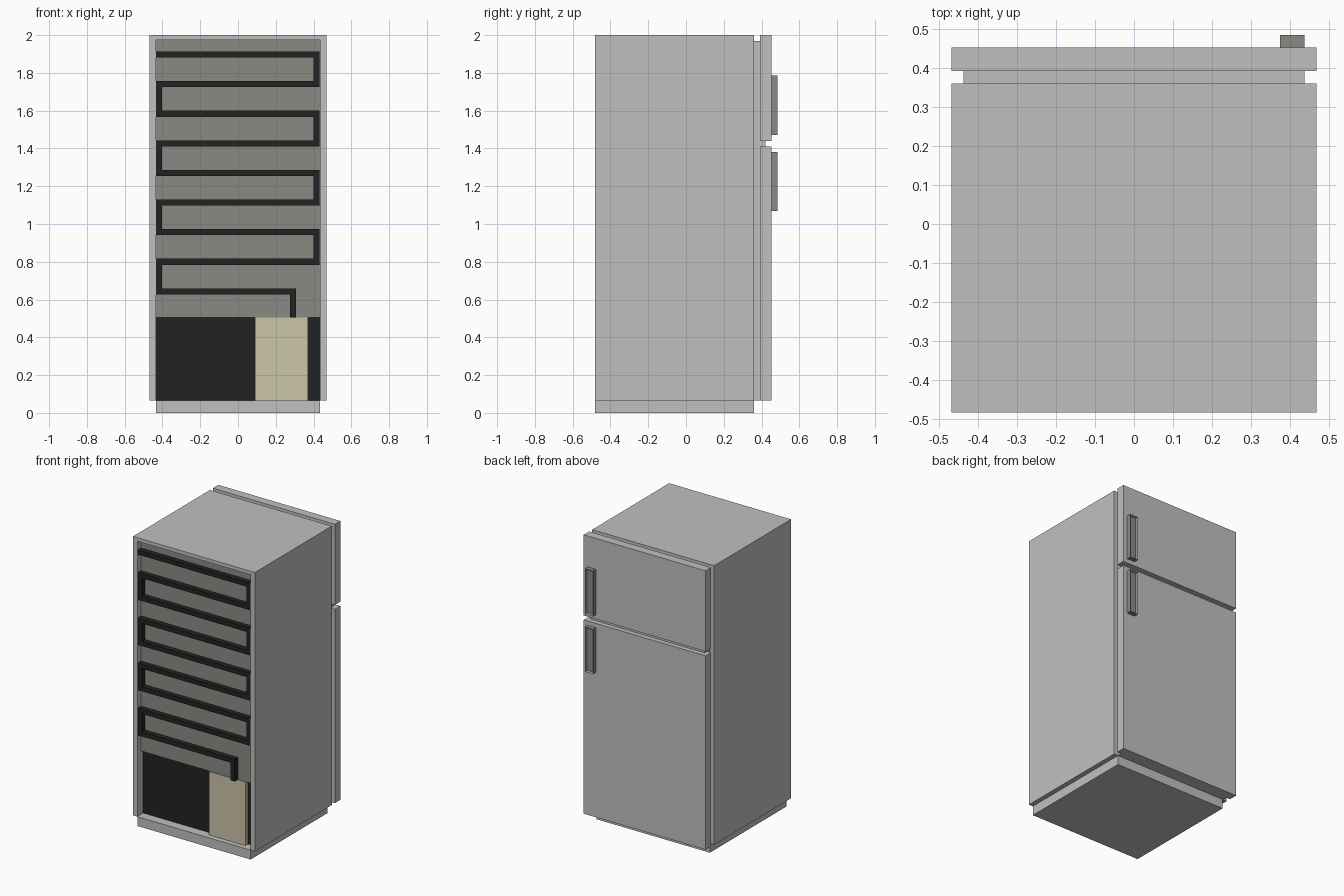
import bpy, bmesh

if "Cube" in bpy.data.objects:
    bpy.data.objects.remove(bpy.data.objects["Cube"])


def material(name, rgb):
    m = bpy.data.materials.new(name)
    m.diffuse_color = (*rgb, 1)
    m.use_nodes = True
    m.node_tree.nodes["Principled BSDF"].inputs["Base Color"].default_value = m.diffuse_color
    return m


SILVER = material("light grey", (0.53, 0.53, 0.53))
GREY = material("warm grey", (0.255, 0.255, 0.23))
BLACK = material("black", (0.016, 0.016, 0.016))
CREAM = material("cream", (0.60, 0.56, 0.39))


def finish(bm, name, mat):
    bmesh.ops.recalc_face_normals(bm, faces=bm.faces)
    me = bpy.data.meshes.new(name)
    bm.to_mesh(me)
    bm.free()
    me.materials.append(mat)
    ob = bpy.data.objects.new(name, me)
    bpy.context.collection.objects.link(ob)
    return ob


def box_mesh(x, y, z):
    bm = bmesh.new()
    bmesh.ops.create_cube(bm, size=1)
    for v in bm.verts:
        v.co = [r[0] if c < 0 else r[1] for c, r in zip(v.co, (x, y, z))]
    return bm


def box(name, mat, x, y, z):
    return finish(box_mesh(x, y, z), name, mat)


def extruded(name, mat, points, y0, y1):
    """Outline in x, z extruded along y."""
    bm = bmesh.new()
    face = bm.faces.new([bm.verts.new((x, y0, z)) for x, z in points])
    new = bmesh.ops.extrude_face_region(bm, geom=[face])["geom"]
    bmesh.ops.translate(bm, vec=(0, y1 - y0, 0),
                        verts=[g for g in new if isinstance(g, bmesh.types.BMVert)])
    return finish(bm, name, mat)


W, IN = 0.468, 0.435      # outer and inner half widths
Y0, Y1 = -0.483, 0.36     # cabinet depth
BASE = 0.065

# Cabinet shell, open at the machinery side
extruded("cabinet_shell", SILVER,
         [(-W, BASE), (-W, 2), (W, 2), (W, BASE), (IN, BASE), (IN, 1.975), (-IN, 1.975), (-IN, BASE)],
         Y0, Y1)
box("plinth", SILVER, (-IN, IN), (Y0, Y1), (0, BASE))
box("compressor_bay", BLACK, (-IN, IN), (-0.418, Y1 - 0.005), (BASE, 1.97))
box("condenser_panel", GREY, (-IN, IN), (-0.442, -0.417), (0.505, 1.975))
box("compressor_cover", CREAM, (0.09, 0.37), (-0.447, -0.417), (BASE, 0.505))

# Condenser coil: one serpentine outline, built from its centre line
T = 0.016
C0, C1 = -IN + T, IN - T - 0.003
path = [(C0 - T, 1.897)]
for i in range(8):
    z = 1.897 - i * 0.1567
    side = C1 if i % 2 == 0 else C0
    path += [(side, z), (side, z - 0.1567)]
path += [(0.292, path[-1][1]), (0.292, 0.505)]


def offset_side(pts, d):
    """Offset a right-angled path sideways by d."""
    out = []
    for i, (x, z) in enumerate(pts):
        near = [pts[max(i - 1, 0)], (x, z), pts[min(i + 1, len(pts) - 1)]]
        nx = nz = 0
        for (ax, az), (bx, bz) in zip(near, near[1:]):
            if abs(bx - ax) > 1e-6:
                nz = 1 if bx > ax else -1
            elif abs(bz - az) > 1e-6:
                nx = 1 if bz < az else -1
        out.append((x + nx * d, z + nz * d))
    return out


extruded("condenser_coil", BLACK,
         offset_side(path, T) + offset_side(path, -T)[::-1], -0.477, -0.441)

# Door seal and divider
box("door_seal", SILVER, (-0.437, 0.437), (Y1, 0.393), (BASE, 1.97))
box("door_divider", SILVER, (-0.437, 0.437), (0.393, 0.42), (1.409, 1.441))

# Doors with recessed handles
for name, z, hz in (("fridge", (BASE, 1.41), (1.07, 1.38)),
                    ("freezer", (1.44, 2.0), (1.47, 1.785))):
    box(name + "_door", SILVER, (-W, W), (0.393, 0.453), z)
    bm = box_mesh((0.375, 0.437), (0.453, 0.485), hz)
    bm.normal_update()
    face = max(bm.faces, key=lambda f: f.calc_center_median().y)
    bmesh.ops.inset_region(bm, faces=[face], thickness=0.012)
    bmesh.ops.translate(bm, vec=(0, -0.013, 0), verts=face.verts[:])
    finish(bm, name + "_handle", GREY)
